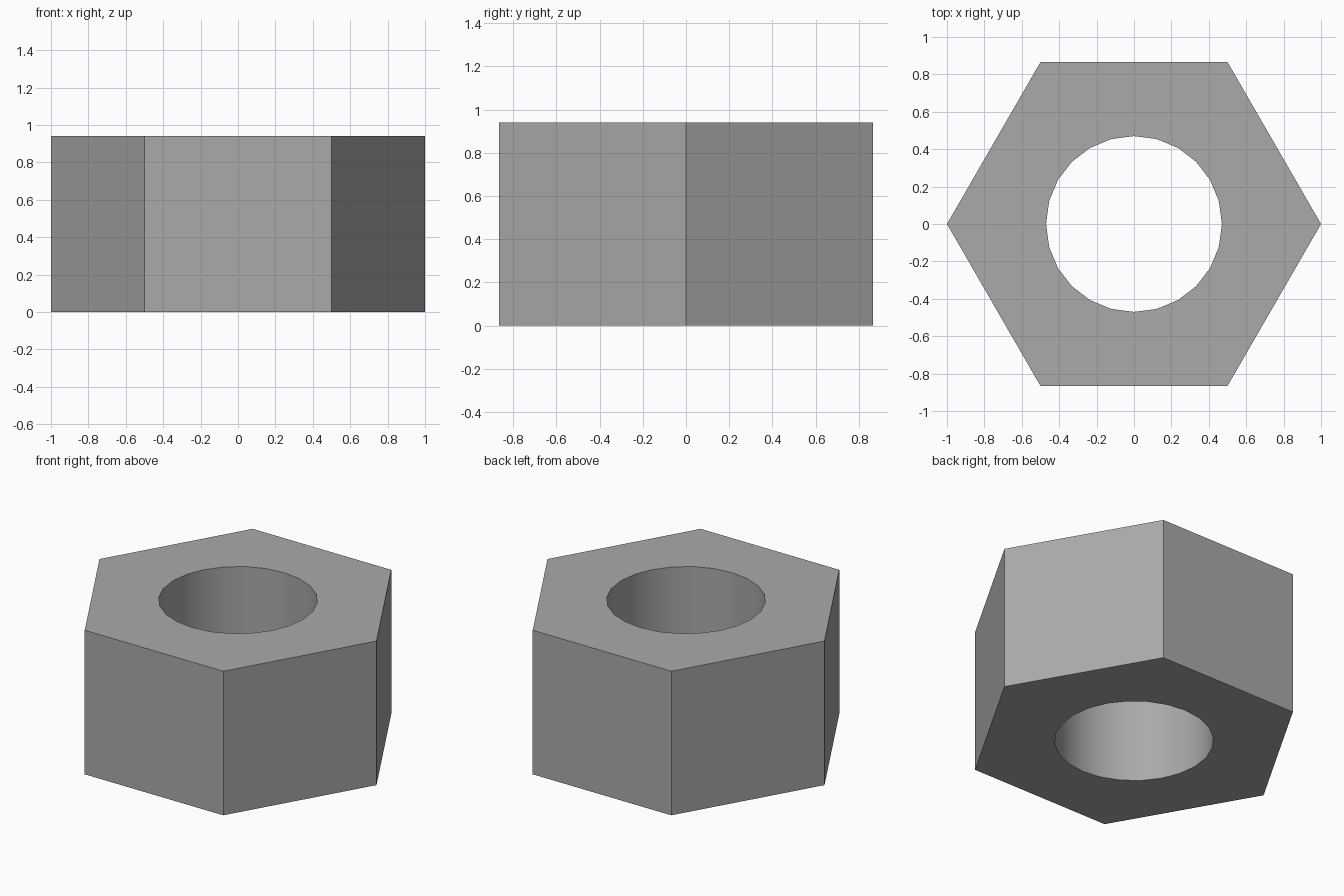
import bpy, bmesh
from math import cos, sin, tau

if "Cube" in bpy.data.objects:
    bpy.data.objects.remove(bpy.data.objects["Cube"])

HEIGHT, OUTER, BORE = 0.94, 1.0, 0.47
SIDES, SEGMENTS = 6, 24
STEP = SEGMENTS // SIDES

bm = bmesh.new()


def ring(radius, count, z):
    return [bm.verts.new((radius * cos(tau * i / count), radius * sin(tau * i / count), z))
            for i in range(count)]


def wall(low, high, inward=False):
    n = len(low)
    for i in range(n):
        j = (i + 1) % n
        quad = [low[i], low[j], high[j], high[i]]
        bm.faces.new(quad[::-1] if inward else quad)


def cap(outer, inner, down=False):
    # One face per hexagon side, following the bore's arc
    for i in range(SIDES):
        arc = [inner[(i * STEP + k) % SEGMENTS] for k in range(STEP, -1, -1)]
        face = [outer[i], outer[(i + 1) % SIDES]] + arc
        bm.faces.new(face[::-1] if down else face)


# Hexagonal outside and round bore
outer_low, outer_high = ring(OUTER, SIDES, 0), ring(OUTER, SIDES, HEIGHT)
bore_low, bore_high = ring(BORE, SEGMENTS, 0), ring(BORE, SEGMENTS, HEIGHT)
wall(outer_low, outer_high)
wall(bore_low, bore_high, inward=True)

# Flat top and bottom
cap(outer_high, bore_high)
cap(outer_low, bore_low, down=True)

mesh = bpy.data.meshes.new("hex_nut")
bm.to_mesh(mesh)
bm.free()
nut = bpy.data.objects.new("hex_nut", mesh)
bpy.context.collection.objects.link(nut)

# Dark grey metal
metal = bpy.data.materials.new("dark_grey_metal")
metal.diffuse_color = (0.4, 0.4, 0.4, 1)
metal.use_nodes = True
metal.node_tree.nodes["Principled BSDF"].inputs["Base Color"].default_value = metal.diffuse_color
mesh.materials.append(metal)

# Smooth bore, crisp hexagon edges
bpy.context.view_layer.objects.active = nut
nut.select_set(True)
bpy.ops.object.shade_smooth_by_angle(angle=tau / 12)
